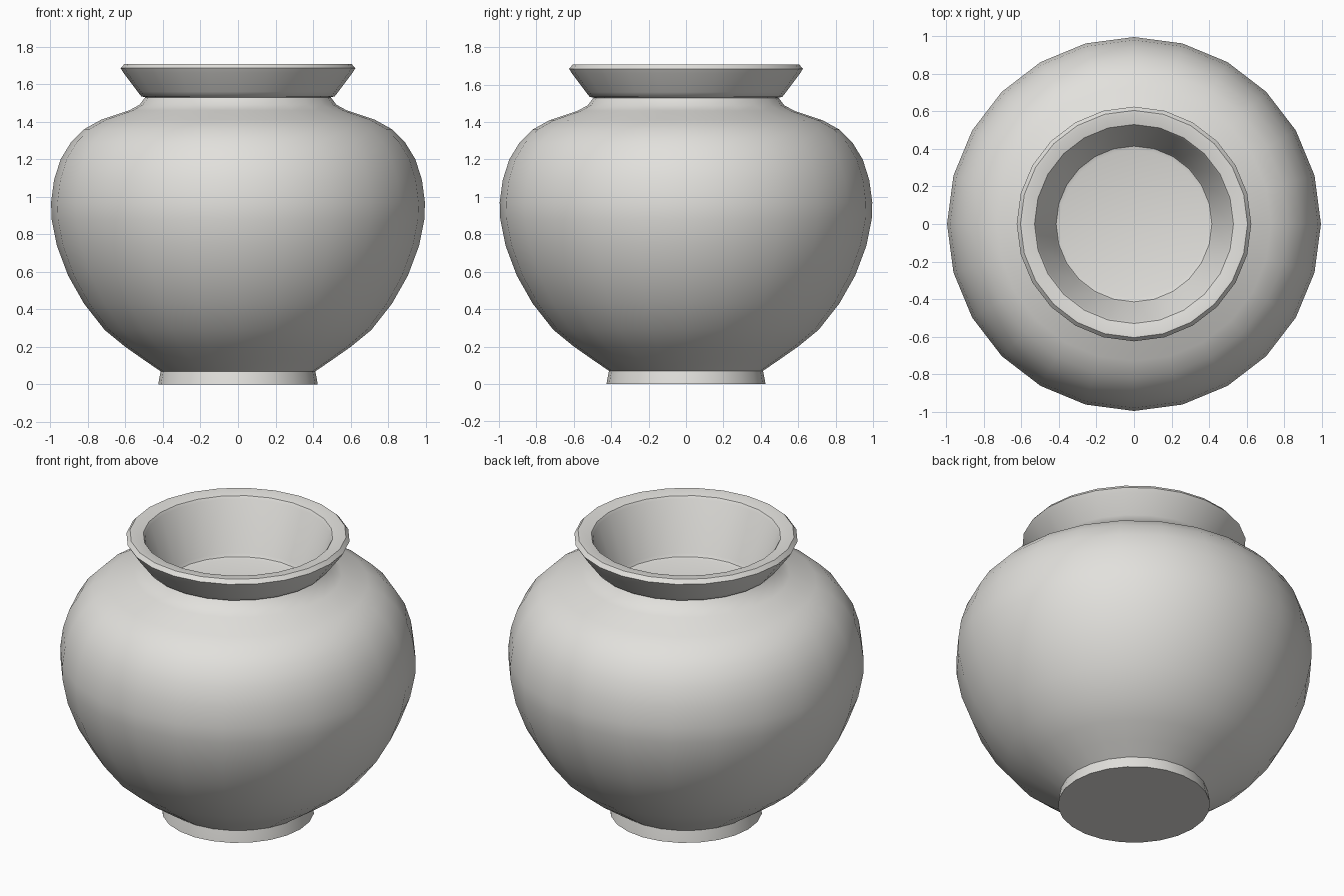
import bpy, bmesh, math

if "Cube" in bpy.data.objects:
    bpy.data.objects.remove(bpy.data.objects["Cube"])

SIDES = 24

# Radius / height profile: foot, body, neck, flared lip, inside wall, inner floor
profile = [
    (0.425, 0.0), (0.42, 0.03), (0.412, 0.07),
    (0.50, 0.13), (0.60, 0.20), (0.71, 0.29), (0.82, 0.43), (0.905, 0.58),
    (0.965, 0.74), (0.993, 0.88), (0.996, 0.97), (0.98, 1.09), (0.945, 1.20),
    (0.89, 1.29), (0.82, 1.36), (0.73, 1.41), (0.58, 1.46), (0.525, 1.49), (0.495, 1.53),
    (0.515, 1.535), (0.535, 1.56), (0.61, 1.66), (0.625, 1.685), (0.605, 1.708),
    (0.59, 1.708), (0.53, 1.695), (0.52, 1.68),
    (0.425, 1.39), (0.415, 1.372), (0.395, 1.366),
]


def lathe(name, points, material):
    bm = bmesh.new()
    rings = []
    for r, z in points:
        rings.append([bm.verts.new((r * math.cos(a), r * math.sin(a), z))
                      for a in (2 * math.pi * i / SIDES for i in range(SIDES))])
    for low, high in zip(rings, rings[1:]):
        for i in range(SIDES):
            j = (i + 1) % SIDES
            bm.faces.new((low[i], low[j], high[j], high[i]))
    bm.faces.new(rings[0][::-1])   # underside
    bm.faces.new(rings[-1])        # inner floor
    bmesh.ops.recalc_face_normals(bm, faces=bm.faces)
    mesh = bpy.data.meshes.new(name)
    bm.to_mesh(mesh)
    bm.free()
    mesh.materials.append(material)
    obj = bpy.data.objects.new(name, mesh)
    bpy.context.collection.objects.link(obj)
    return obj


clay = bpy.data.materials.new("pale_grey_clay")
clay.diffuse_color = (0.76, 0.75, 0.72, 1.0)
clay.use_nodes = True
clay.node_tree.nodes["Principled BSDF"].inputs["Base Color"].default_value = clay.diffuse_color

# Whole pot in one lathed piece
pot = lathe("pot", profile, clay)
bpy.context.view_layer.objects.active = pot
pot.select_set(True)
bpy.ops.object.shade_smooth_by_angle(angle=math.radians(40))
